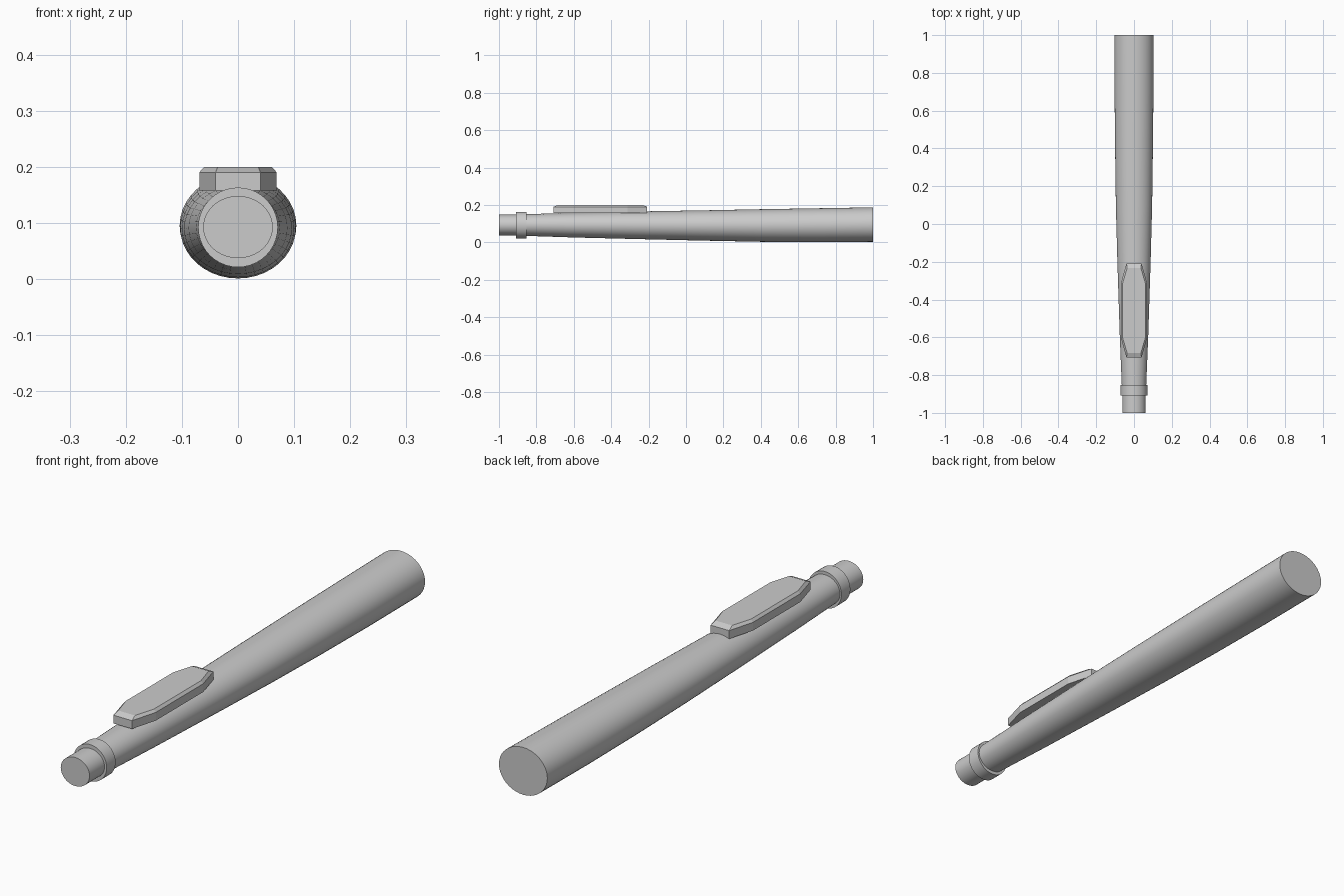
import bpy, bmesh, math

if "Cube" in bpy.data.objects:
    bpy.data.objects.remove(bpy.data.objects["Cube"])

SIDES = 40


def finish(name, bm, smooth=False):
    bmesh.ops.recalc_face_normals(bm, faces=bm.faces)
    mesh = bpy.data.meshes.new(name)
    bm.to_mesh(mesh)
    bm.free()
    ob = bpy.data.objects.new(name, mesh)
    bpy.context.collection.objects.link(ob)
    bpy.context.view_layer.objects.active = ob
    ob.select_set(True)
    if smooth:
        bpy.ops.object.shade_smooth_by_angle(angle=math.radians(30))
    ob.select_set(False)
    return ob


def skin(bm, loops):
    """Join matching closed loops and cap both ends."""
    rings = [[bm.verts.new(p) for p in loop] for loop in loops]
    for a, b in zip(rings, rings[1:]):
        for i in range(len(a)):
            j = (i + 1) % len(a)
            bm.faces.new((a[i], a[j], b[j], b[i]))
    bm.faces.new(rings[0])
    bm.faces.new(rings[-1])


def tube(name, stations):
    """Oval loft along y; station = (y, half width, bottom z, top z)."""
    loops = []
    for y, rx, low, high in stations:
        zc, rz = (low + high) / 2, (high - low) / 2
        angles = [2 * math.pi * i / SIDES for i in range(SIDES)]
        loops.append([(rx * math.cos(a), y, zc + rz * math.sin(a)) for a in angles])
    bm = bmesh.new()
    skin(bm, loops)
    return finish(name, bm, True)


# Tapered barrel
tube("barrel", [
    (-0.87, 0.064, 0.035, 0.150),
    (-0.60, 0.075, 0.026, 0.158),
    (-0.20, 0.088, 0.016, 0.166),
    (0.10, 0.096, 0.009, 0.171),
    (0.40, 0.100, 0.003, 0.177),
    (0.70, 0.103, 0.001, 0.182),
    (1.00, 0.104, 0.003, 0.187),
])

# Narrow tip and its collar
tube("tip", [(-1.0, 0.062, 0.037, 0.148), (-0.88, 0.062, 0.037, 0.148)])
tube("collar", [(-0.908, 0.071, 0.021, 0.163), (-0.853, 0.071, 0.021, 0.163)])


# Raised long octagonal plate with a chamfered top
def octagon(width, end_width, length, corner, z):
    y0 = -0.458
    pts = [(end_width, -length), (width, -corner), (width, corner), (end_width, length)]
    pts += [(-x, y) for x, y in reversed(pts)]
    return [(x, y0 + y, z) for x, y in pts]


bm = bmesh.new()
skin(bm, [
    octagon(0.069, 0.040, 0.250, 0.145, 0.158),
    octagon(0.069, 0.040, 0.250, 0.145, 0.190),
    octagon(0.060, 0.036, 0.226, 0.145, 0.200),
])
finish("plate", bm)
